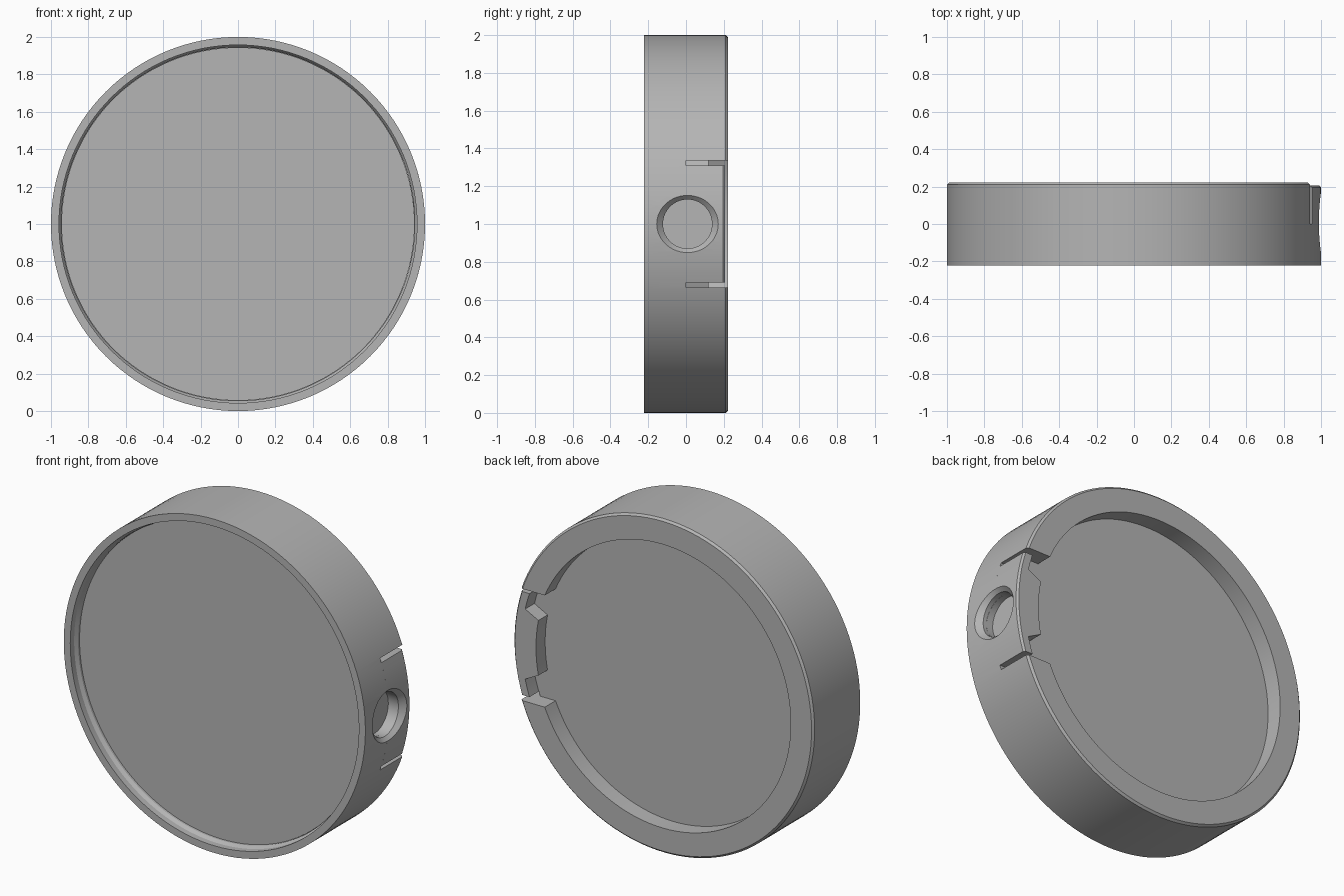
import bpy, bmesh, math
from mathutils import Matrix

if "Cube" in bpy.data.objects:
    bpy.data.objects.remove(bpy.data.objects["Cube"])

grey = bpy.data.materials.new("plain grey")
grey.diffuse_color = (0.46, 0.46, 0.46, 1)
grey.use_nodes = True
grey.node_tree.nodes["Principled BSDF"].inputs["Base Color"].default_value = grey.diffuse_color
SEGS = 128


def finish(name, bm):
    bmesh.ops.recalc_face_normals(bm, faces=bm.faces)
    me = bpy.data.meshes.new(name)
    bm.to_mesh(me)
    bm.free()
    ob = bpy.data.objects.new(name, me)
    bpy.context.collection.objects.link(ob)
    me.materials.append(grey)
    return ob


def lathe(name, profile, matrix, segs=SEGS, ring=False):
    """Revolve (radius, height) points about local z; ring closes the section, else cap the ends."""
    bm = bmesh.new()
    loops = [[bm.verts.new((r * math.cos(2 * math.pi * i / segs),
                            r * math.sin(2 * math.pi * i / segs), h))
              for i in range(segs)] for r, h in profile]
    pairs = list(zip(loops, loops[1:]))
    if ring:
        pairs.append((loops[-1], loops[0]))
    else:
        bm.faces.new(loops[0])
        bm.faces.new(loops[-1])
    for a, b in pairs:
        for i in range(segs):
            j = (i + 1) % segs
            bm.faces.new((a[i], a[j], b[j], b[i]))
    bm.transform(matrix)
    return finish(name, bm)


def cut(ob, cutter):
    mod = ob.modifiers.new("cut", 'BOOLEAN')
    mod.operation = 'DIFFERENCE'
    mod.solver = 'EXACT'
    mod.object = cutter
    bpy.context.view_layer.objects.active = ob
    bpy.ops.object.modifier_apply(modifier=mod.name)


# local z -> world y, centred at height 1
AXIS_Y = Matrix.Translation((0, 0, 1)) @ Matrix.Rotation(-math.pi / 2, 4, 'X')
# local z -> world x, at the button hole
AXIS_X = Matrix.Translation((0, 0.008, 1)) @ Matrix.Rotation(math.pi / 2, 4, 'Y')

# round case with thin front rim and wide back lip
case = lathe("case_ring", [(0.957, -0.222), (1, -0.222), (1, 0.21), (0.988, 0.222),
                           (0.85, 0.222), (0.85, 0.12), (0.945, 0.12),
                           (0.945, -0.165), (0.957, -0.185)], AXIS_Y, ring=True)
# recessed inner disc
disc = lathe("inner_disc", [(0.944, -0.152), (0.944, 0.12)], AXIS_Y)

# latch tab: curved wall with a thicker block in the middle
TAB = 0.31


def arc(r, z0, z1, n):
    zs = [z0 + (z1 - z0) * i / n for i in range(n + 1)]
    return [(math.sqrt(r * r - z * z), z) for z in zs]


outline = (arc(1, -TAB, TAB, 14) + arc(0.945, TAB, 0.21, 3)
           + arc(0.85, 0.165, -0.165, 8) + arc(0.945, -0.21, -TAB, 3))
bm = bmesh.new()
lower, mid = ([bm.verts.new((x, y, z + 1)) for x, z in outline] for y in (0, 0.195))
upper = [bm.verts.new((x - (0.01 if i < 15 else 0), 0.207, z + 1))
         for i, (x, z) in enumerate(outline)]
for a, b in ((lower, mid), (mid, upper)):
    for i in range(len(a)):
        j = (i + 1) % len(a)
        bm.faces.new((a[i], a[j], b[j], b[i]))
bm.faces.new(lower)
bm.faces.new(upper)
tab = finish("latch_tab", bm)

# pocket through the lip around the tab
bm = bmesh.new()
bmesh.ops.create_cube(bm, size=1, matrix=Matrix.Translation((0.9, 0.25, 1))
                      @ Matrix.Diagonal((0.6, 0.5, 0.67, 1)))
pocket = finish("pocket_cutter", bm)

# countersunk button hole in the side
hole = lathe("hole_cutter", [(0.13, 0.90), (0.13, 0.967), (0.183, 1.02)], AXIS_X, segs=64)

cut(case, pocket)
for part in (case, tab, disc):
    cut(part, hole)

for helper in (pocket, hole):
    bpy.data.objects.remove(helper)

for part in (case, disc, tab):
    bpy.ops.object.select_all(action='DESELECT')
    part.select_set(True)
    bpy.context.view_layer.objects.active = part
    bpy.ops.object.shade_smooth_by_angle(angle=math.radians(25))
